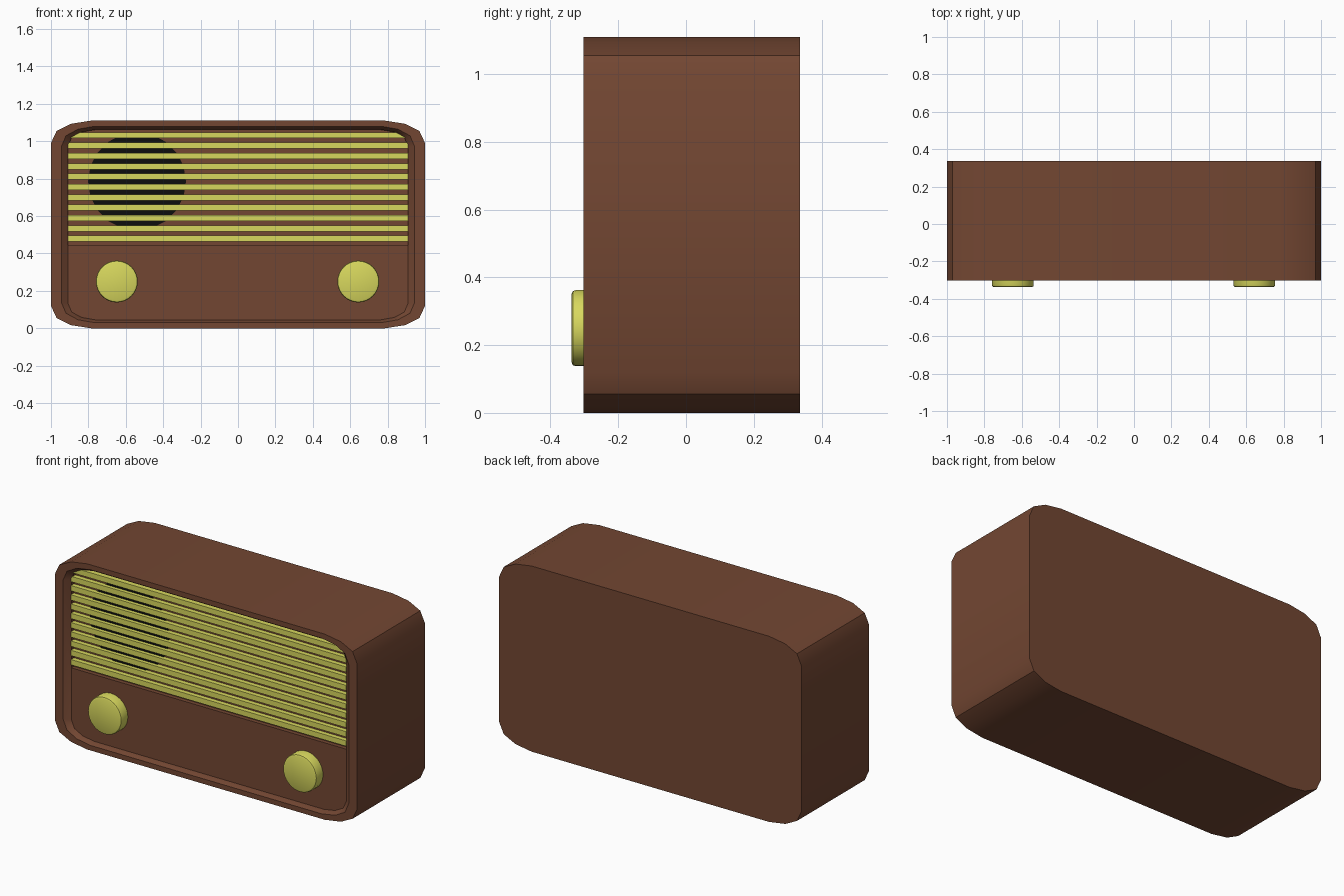
import bpy, bmesh, math

if "Cube" in bpy.data.objects:
    bpy.data.objects.remove(bpy.data.objects["Cube"])


def material(name, rgb):
    m = bpy.data.materials.new(name)
    m.diffuse_color = (*rgb, 1)
    m.use_nodes = True
    m.node_tree.nodes["Principled BSDF"].inputs["Base Color"].default_value = m.diffuse_color
    return m


WOOD = material("brown wood", (0.17, 0.062, 0.032))
BRASS = material("pale brass", (0.68, 0.68, 0.11))
BLACK = material("speaker black", (0.004, 0.004, 0.004))


def finish(bm, name, mat, angle=None):
    bmesh.ops.recalc_face_normals(bm, faces=bm.faces)
    me = bpy.data.meshes.new(name)
    bm.to_mesh(me)
    bm.free()
    ob = bpy.data.objects.new(name, me)
    bpy.context.collection.objects.link(ob)
    me.materials.append(mat)
    if angle:
        bpy.ops.object.select_all(action='DESELECT')
        ob.select_set(True)
        bpy.context.view_layer.objects.active = ob
        bpy.ops.object.shade_smooth_by_angle(angle=math.radians(angle))
    return ob


def rounded(w, z0, z1, dx, dz):
    """Rectangle with three-facet corners, counter-clockwise in x, z."""
    corner = [(0, 1), (0.14, 0.46), (0.5, 0.14), (1, 0)]
    tr = [(w - a * dx, z1 - b * dz) for a, b in corner]
    tl = [(-x, z) for x, z in reversed(tr)]
    low = [(-x, z0 + z1 - z) for x, z in tr]
    return tr + tl + low + [(-x, z) for x, z in reversed(low)]


def loft(bm, loops):
    """Skin a list of (profile, y) loops and cap both ends."""
    rings = [[bm.verts.new((x, y, z)) for x, z in p] for p, y in loops]
    n = len(rings[0])
    for a, b in zip(rings, rings[1:]):
        for i in range(n):
            j = (i + 1) % n
            bm.faces.new((a[i], a[j], b[j], b[i]))
    bm.faces.new(rings[0])
    bm.faces.new(rings[-1])


# Cabinet with rim and sloping front recess
outer = rounded(1.0, 0.0, 1.11, 0.214, 0.12)
inner = rounded(0.945, 0.03, 1.08, 0.18, 0.11)
floor = rounded(0.91, 0.045, 1.062, 0.15, 0.09)
bm = bmesh.new()
loft(bm, [(outer, 0.337), (outer, -0.303), (inner, -0.303),
          (floor, -0.275), (floor, -0.25)])
finish(bm, "cabinet", WOOD, 35)

# Lower control panel, standing forward of the grille back
SPLIT = 0.444
panel = [(0.91, SPLIT), (-0.91, SPLIT)] + [p for p in floor if p[1] < SPLIT]
bm = bmesh.new()
loft(bm, [(panel, -0.245), (panel, -0.275)])
finish(bm, "control_panel", WOOD)


def disc(name, mat, x, z, profile, sides, angle=None):
    """Stack of circles (radius, y) facing the front."""
    bm = bmesh.new()
    loft(bm, [([(x + r * math.cos(2 * math.pi * i / sides),
                 z + r * math.sin(2 * math.pi * i / sides))
                for i in range(sides)], y) for r, y in profile])
    return finish(bm, name, mat, angle)


# Speaker disc behind the grille
disc("speaker", BLACK, -0.54, 0.785, [(0.262, -0.248), (0.262, -0.256)], 20)

# Knobs with rounded front edge
for side, x in (("left", -0.648), ("right", 0.643)):
    disc(side + "_knob", BRASS, x, 0.25,
         [(0.112, -0.265), (0.112, -0.326), (0.109, -0.334), (0.1, -0.338)],
         32, 40)

# Grille slats
for i in range(11):
    z = 0.479 + i * 0.0553
    bm = bmesh.new()
    bar = [(0.91, z - 0.016), (0.91, z + 0.016),
           (-0.91, z + 0.016), (-0.91, z - 0.016)]
    loft(bm, [(bar, -0.248), (bar, -0.278)])
    finish(bm, "grille_slat_%d" % (i + 1), BRASS)
